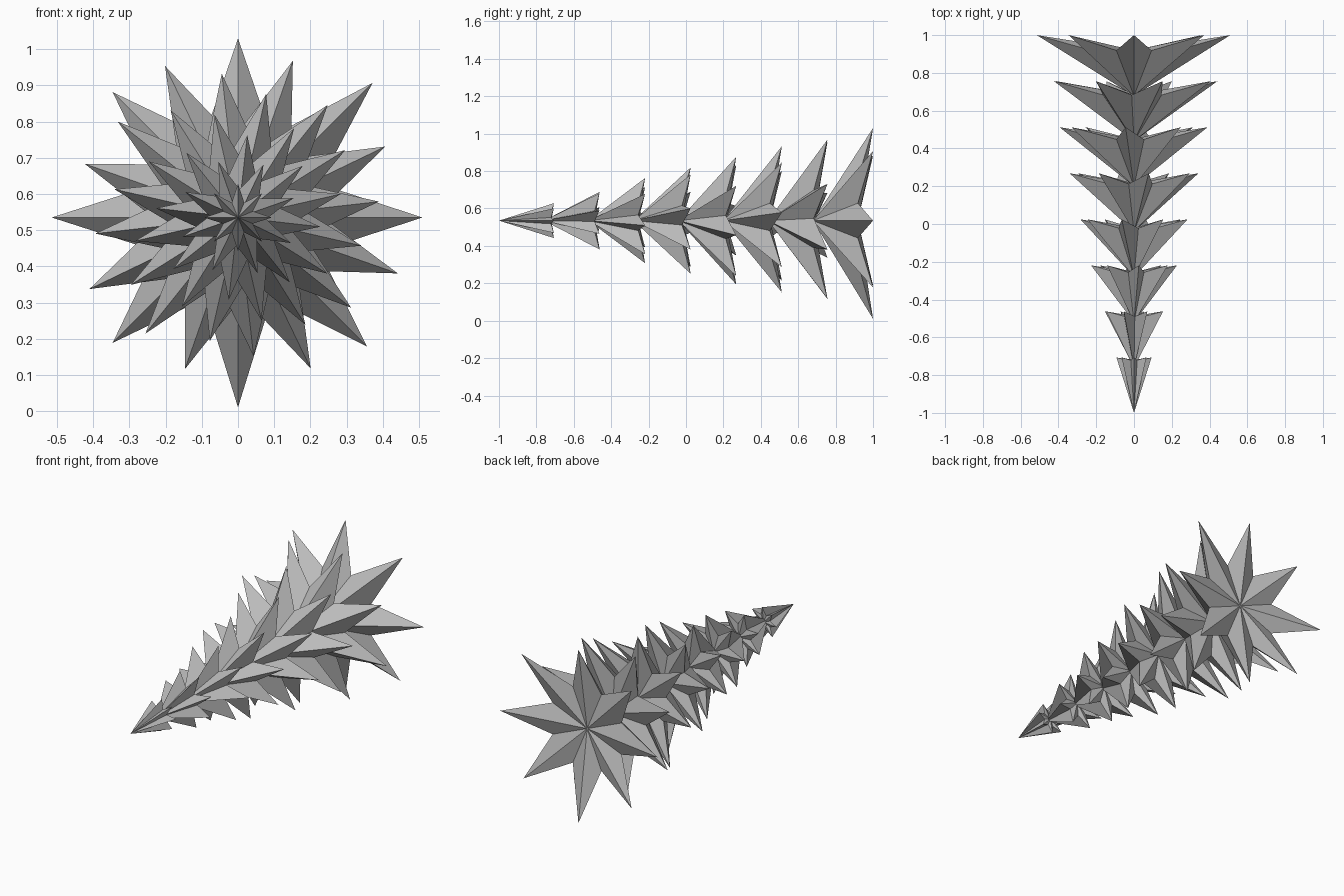
import bpy
import bmesh
from math import cos, sin, pi

cube = bpy.data.objects.get("Cube")
if cube:
    bpy.data.objects.remove(cube, do_unlink=True)

GREY = (0.5, 0.5, 0.5, 1.0)
mat = bpy.data.materials.new("mid_grey")
mat.use_nodes = True
mat.diffuse_color = GREY
mat.node_tree.nodes["Principled BSDF"].inputs["Base Color"].default_value = GREY

TIERS = 8
POINTS = 8
AXIS_Z = 0.535

# Slightly uneven point lengths on the widest tiers
UNEVEN = {
    5: (0.398, 0.4, 0.425, 0.397, 0.41, 0.386, 0.4, 0.392),
    6: (0.452, 0.459, 0.465, 0.449, 0.456, 0.444, 0.463, 0.468),
    7: (0.51, 0.526, 0.495, 0.49, 0.515, 0.49, 0.525, 0.505),
}


def star_tier(name, apex_y, tip_y, radii, turn):
    """Pointed star cone along y with a shallow hollow back."""
    mean = sum(radii) / len(radii)
    valley_y = tip_y - 0.16 * mean
    valley_r = 0.48 * mean
    bm = bmesh.new()

    def ring_vert(angle, radius, y):
        return bm.verts.new((radius * cos(angle), y, AXIS_Z + radius * sin(angle)))

    apex = bm.verts.new((0, apex_y, AXIS_Z))
    hub = bm.verts.new((0, valley_y, AXIS_Z))
    step = 2 * pi / POINTS
    ring = []
    for k, radius in enumerate(radii):
        ring.append(ring_vert(turn + k * step, radius, tip_y))
        ring.append(ring_vert(turn + (k + 0.5) * step, valley_r, valley_y))
    for a, b in zip(ring, ring[1:] + ring[:1]):
        bm.faces.new((apex, a, b))
        bm.faces.new((hub, b, a))
    bmesh.ops.recalc_face_normals(bm, faces=bm.faces)

    mesh = bpy.data.meshes.new(name)
    bm.to_mesh(mesh)
    bm.free()
    mesh.materials.append(mat)
    bpy.context.collection.objects.link(bpy.data.objects.new(name, mesh))


# Tiers grow and twist evenly from the front tip to the back
for i in range(TIERS):
    tip_y = 1 - 0.2438 * (TIERS - 1 - i)
    height = 0.2934 + 0.004 * i
    radius = 0.093 + 0.0715 * i - 0.0018 * i * i
    radii = UNEVEN.get(i, (radius,) * POINTS)
    turn = (TIERS - 1 - i) * pi / 7
    star_tier(f"branch_tier_{i + 1}", tip_y - height, tip_y, radii, turn)
